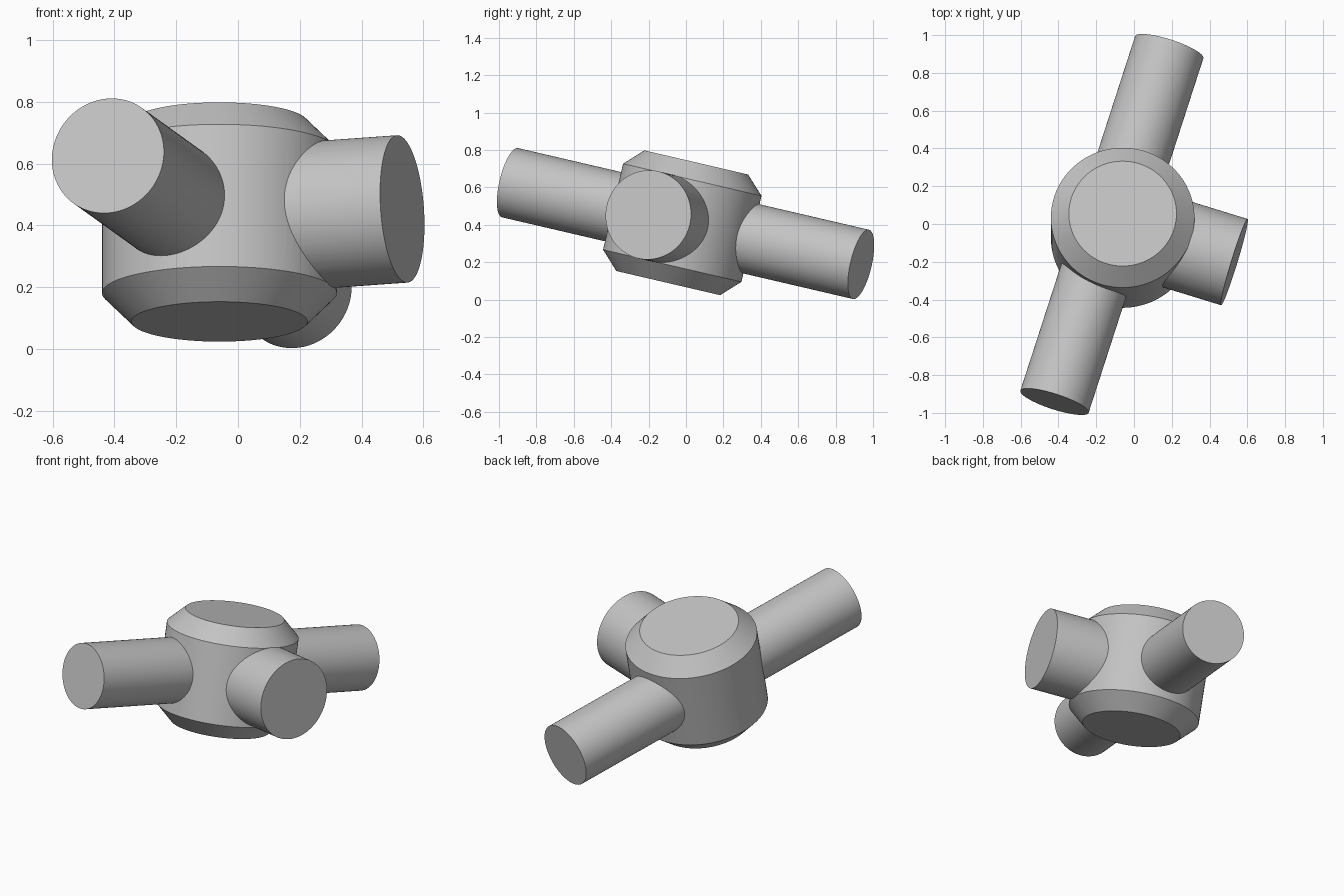
import bpy
from math import radians
from mathutils import Matrix, Vector

cube = bpy.data.objects.get("Cube")
if cube:
    bpy.data.objects.remove(cube, do_unlink=True)

# Plain grey finish
grey = bpy.data.materials.new("plain_grey")
grey.use_nodes = True
COLOUR = (0.55, 0.55, 0.55, 1)
grey.diffuse_color = COLOUR
grey.node_tree.nodes["Principled BSDF"].inputs["Base Color"].default_value = COLOUR

# Tilted frame of the fitting: x = side branch, y = main pipe, z = hub axis
FRAME = (Matrix.Translation((-0.06, -0.02, 0.411))
         @ Matrix.Rotation(radians(-13.1), 4, 'X')
         @ Matrix.Rotation(radians(-17.5), 4, 'Z'))


def cylinder(name, radius, length, centre, axis):
    bpy.ops.mesh.primitive_cylinder_add(vertices=96, radius=radius, depth=length)
    obj = bpy.context.object
    obj.name = obj.data.name = name
    turn = Vector((0, 0, 1)).rotation_difference(Vector(axis)).to_matrix().to_4x4()
    obj.data.transform(FRAME @ Matrix.Translation(centre) @ turn)
    obj.data.materials.append(grey)
    return obj


def apply_modifiers(obj):
    bpy.ops.object.select_all(action='DESELECT')
    obj.select_set(True)
    bpy.context.view_layer.objects.active = obj
    for mod in list(obj.modifiers):
        bpy.ops.object.modifier_apply(modifier=mod.name)


# Hub with chamfered rims
hub = cylinder("pipe_fitting", 0.38, 0.662, (0, 0, 0), (0, 0, 1))
bevel = hub.modifiers.new("rim_chamfer", 'BEVEL')
bevel.width = 0.095
bevel.segments = 1
bevel.limit_method = 'ANGLE'
bevel.angle_limit = radians(40)
apply_modifiers(hub)

# Straight main pipe, set slightly off the hub axis, and short wide branch
main_pipe = cylinder("main_pipe", 0.19, 2.02, (-0.06, 0, 0), (0, 1, 0))
branch = cylinder("side_branch", 0.239, 0.62, (0.31, 0, 0), (1, 0, 0))

# Weld the pipes to the hub
for pipe in (main_pipe, branch):
    weld = hub.modifiers.new("weld_" + pipe.name, 'BOOLEAN')
    weld.operation = 'UNION'
    weld.solver = 'EXACT'
    weld.object = pipe
apply_modifiers(hub)
for pipe in (main_pipe, branch):
    bpy.data.objects.remove(pipe, do_unlink=True)

bpy.ops.object.shade_smooth_by_angle(angle=radians(25))
